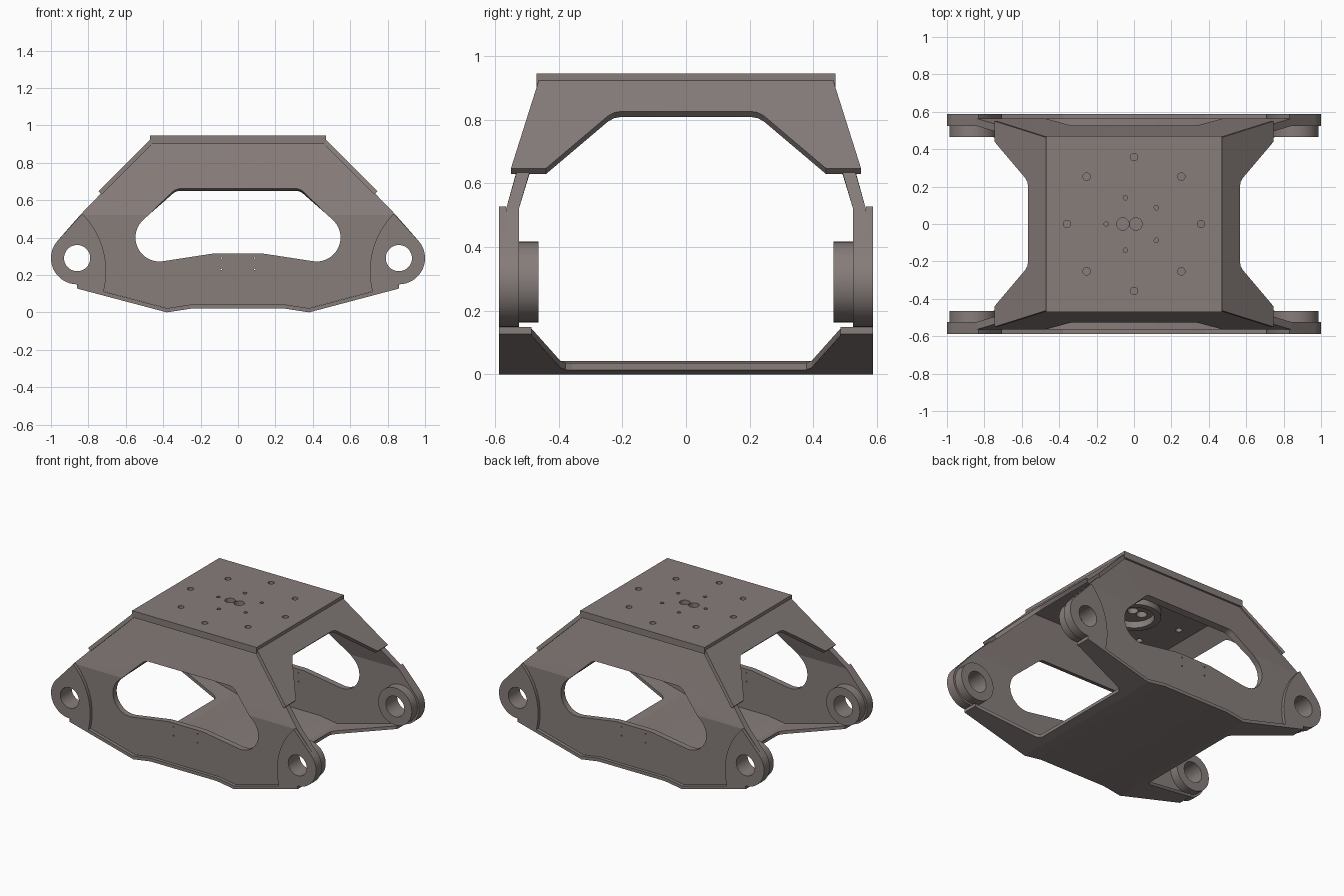
import bpy, bmesh
from math import sin, cos, radians

if "Cube" in bpy.data.objects:
    bpy.data.objects.remove(bpy.data.objects["Cube"])

STEEL = bpy.data.materials.new("painted_steel")
STEEL.diffuse_color = (0.24, 0.205, 0.195, 1)
STEEL.use_nodes = True
STEEL.node_tree.nodes["Principled BSDF"].inputs["Base Color"].default_value = STEEL.diffuse_color


def arc(cx, cy, r, a0, a1, n=16):
    return [(cx + r * cos(radians(a0 + (a1 - a0) * i / n)),
             cy + r * sin(radians(a0 + (a1 - a0) * i / n))) for i in range(n + 1)]


def circle(cx, cy, r, n=40):
    return arc(cx, cy, r, 0, 360, n)[:-1]


def mirrored(half):
    """Close a half outline by reflecting it across u = 0."""
    return half + [(-u, v) for u, v in reversed(half)]


def plate(name, loops, thickness, place, bends=()):
    """Flat plate with holes (first loop is the outline), cut at bend lines, then placed in space."""
    cu = bpy.data.curves.new(name + "_profile", 'CURVE')
    cu.dimensions, cu.fill_mode, cu.extrude = '2D', 'BOTH', thickness / 2
    for pts in loops:
        sp = cu.splines.new('POLY')
        sp.points.add(len(pts) - 1)
        for p, (u, v) in zip(sp.points, pts):
            p.co = (u, v, 0, 1)
        sp.use_cyclic_u = True
    src = bpy.data.objects.new(name + "_profile", cu)
    bpy.context.collection.objects.link(src)
    dg = bpy.context.evaluated_depsgraph_get()
    me = bpy.data.meshes.new_from_object(src.evaluated_get(dg))
    bpy.data.objects.remove(src)

    bm = bmesh.new()
    bm.from_mesh(me)
    bmesh.ops.remove_doubles(bm, verts=bm.verts, dist=1e-5)
    for axis, value in bends:
        co, no = [0, 0, 0], [0, 0, 0]
        co[axis], no[axis] = value, 1
        bmesh.ops.bisect_plane(bm, geom=bm.verts[:] + bm.edges[:] + bm.faces[:],
                               plane_co=co, plane_no=no, dist=1e-5)
    for v in bm.verts:
        v.co = place(*v.co)
    bmesh.ops.recalc_face_normals(bm, faces=bm.faces)
    for f in bm.faces:
        f.smooth = True
    bm.to_mesh(me)
    bm.free()
    me.name = name
    me.set_sharp_from_angle(angle=radians(12))
    me.materials.clear()
    me.materials.append(STEEL)
    ob = bpy.data.objects.new(name, me)
    bpy.context.collection.objects.link(ob)
    return ob


LUG = (0.86, 0.29)
BEND_Z = 0.52
LEAN = 0.29

# Outlines shared by both sides
lug_edge = arc(*LUG, 0.14, -90, 42, 24)
side_outline = mirrored([(0.23, 0.04), (0.37, 0.02), (0.71, 0.11)] + lug_edge
                        + [(0.84, 0.525), (0.465, 0.907)])
window = mirrored([(0.13, 0.315)] + arc(0.42, 0.40, 0.128, 260, 405, 24)
                  + arc(0.305, 0.588, 0.068, 45, 90, 8))
pin_holes = [circle(s * LUG[0], LUG[1], 0.07) for s in (-1, 1)]
bolt_holes = [circle(x, z, 0.004, 10) for x in (-0.09, 0.09) for z in (0.23, 0.29)]
doubler_outline = lug_edge + arc(1.14, 0.22, 0.435, 135, 195, 20)


def side_place(s):
    """Upper half leans inwards, with its edges cut square to the sheet."""
    def place(u, v, w):
        up = max(0, v - BEND_Z)
        return (u, s * (0.545 + w - up * LEAN), v + (LEAN * w if up > 0.01 else 0))
    return place


for s, side in ((-1, "front"), (1, "back")):
    # Side plate
    plate(side + "_side_plate", [side_outline, window] + pin_holes + bolt_holes, 0.04,
          side_place(s), bends=[(1, BEND_Z)])
    for d, end in ((-1, "left"), (1, "right")):
        # Outer doubler around the lug
        plate(f"{side}_{end}_lug_doubler", [doubler_outline, circle(*LUG, 0.07)], 0.022,
              lambda u, v, w: (d * u, s * (0.576 + w), v))
        # Inner pin boss
        plate(f"{side}_{end}_pin_boss", [circle(*LUG, 0.127), circle(*LUG, 0.07)], 0.062,
              lambda u, v, w: (d * u, s * (0.495 + w), v))

# Sloping end plates with a trapezoid cutout
end_outline = mirrored([(0.205, 0.826), (0.225, 0.823), (0.245, 0.812), (0.44, 0.647),
                        (0.55, 0.647), (0.462, 0.925)])
for d, end in ((-1, "left"), (1, "right")):
    plate(end + "_end_plate", [end_outline], 0.025,
          lambda u, v, w: (d * (1.393 - v + (w - 0.0125) * 0.707), u, v + (w - 0.0125) * 0.707))

# Top mounting plate with its bolt pattern
square = [(-0.47, -0.47), (0.47, -0.47), (0.47, 0.47), (-0.47, 0.47)]
outer = [circle(0.358 * cos(radians(a)), 0.358 * sin(radians(a)), 0.02, 20) for a in range(0, 360, 45)]
inner = [circle(0.148 * cos(radians(a)), 0.148 * sin(radians(a)), 0.012, 16) for a in range(36, 360, 72)]
centre = [circle(x, 0, 0.033, 28) for x in (-0.06, 0.01)]
plate("top_plate", [square] + outer + inner + centre, 0.045, lambda u, v, w: (u, v, 0.9225 + w))

# Ring under the top plate
plate("under_ring", [circle(0, 0, 0.165), circle(0, 0, 0.125)], 0.045,
      lambda u, v, w: (u, v, 0.8785 + w))


# Folded bottom plate, notched at both ends
def floor_z(x):
    x = abs(x)
    if x > 0.38:
        return (x - 0.38) * 0.265
    return 0.02 * min(1, (0.38 - x) / 0.13)


back_half = mirrored([(0.43, 0.36), (0.435, 0.378), (0.46, 0.395), (0.84, 0.485),
                      (0.86, 0.485), (0.86, 0.587)])
floor_outline = back_half + [(u, -v) for u, v in reversed(back_half)]
plate("bottom_plate", [floor_outline], 0.022,
      lambda u, v, w: (u, v, floor_z(u) + 0.011 + w),
      bends=[(0, x) for x in (-0.38, -0.25, 0.25, 0.38)])
